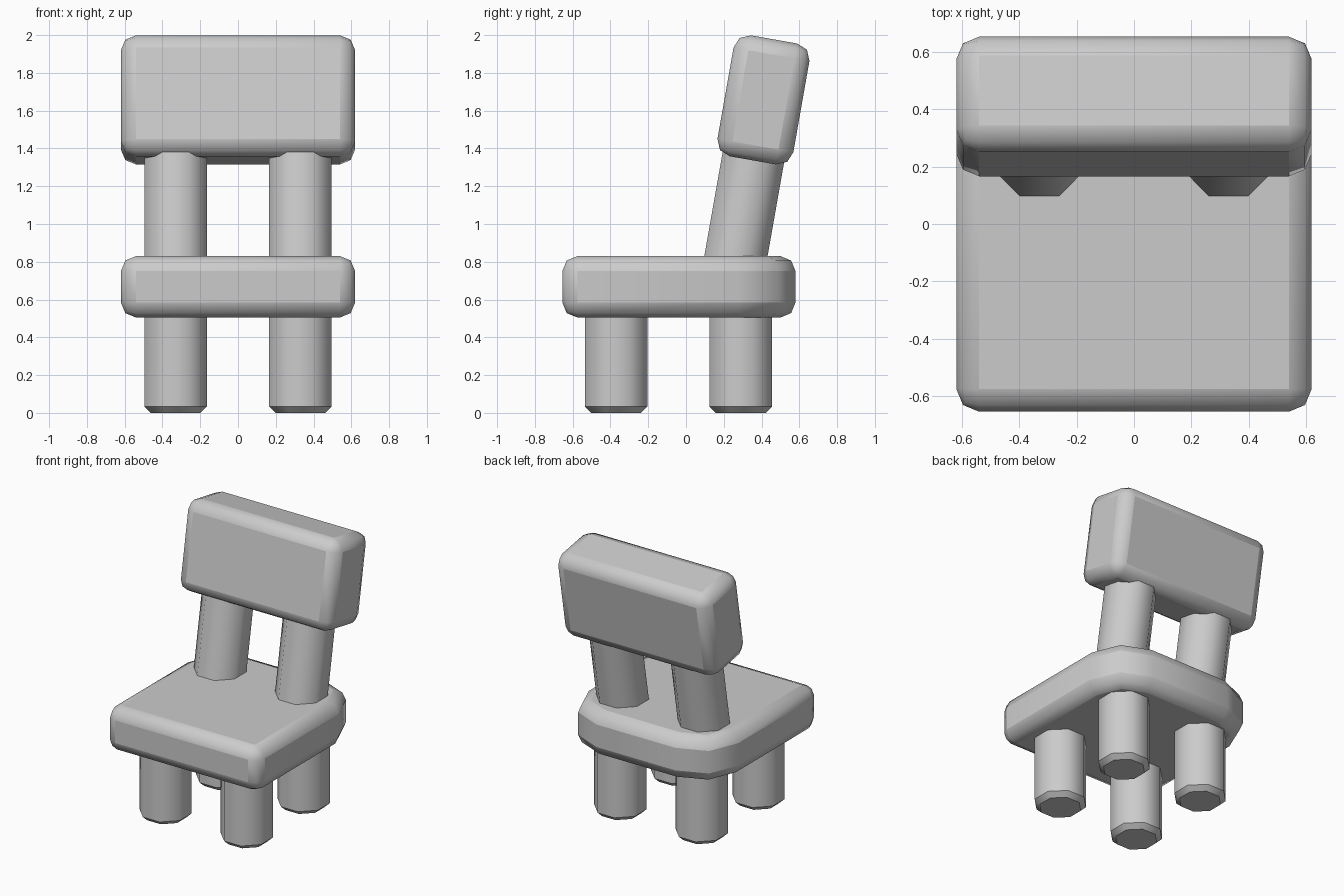
import bpy, bmesh, math

if "Cube" in bpy.data.objects:
    bpy.data.objects.remove(bpy.data.objects["Cube"])

TILT = math.radians(-10)          # backward lean of the backrest
APOTHEM = 0.165                   # half width of the octagonal legs and posts


def finish(name, bm, loc, tilt=0.0, bevel=0.08, segments=2):
    mesh = bpy.data.meshes.new(name)
    bm.to_mesh(mesh)
    bm.free()
    ob = bpy.data.objects.new(name, mesh)
    bpy.context.collection.objects.link(ob)
    ob.location = loc
    ob.rotation_euler.x = tilt
    mod = ob.modifiers.new("Soft edges", 'BEVEL')
    mod.width = bevel
    mod.segments = segments
    mod.limit_method = 'ANGLE'
    mod.angle_limit = math.radians(60)
    bpy.ops.object.select_all(action='DESELECT')
    ob.select_set(True)
    bpy.context.view_layer.objects.active = ob
    bpy.ops.object.shade_smooth_by_angle(angle=math.radians(50))
    return ob


def box(size, back_radius=0.0):
    bm = bmesh.new()
    bmesh.ops.create_cube(bm, size=1)
    bmesh.ops.scale(bm, vec=size, verts=bm.verts)
    if back_radius:
        edges = [e for e in bm.edges
                 if all(v.co.y > 0 for v in e.verts)
                 and abs(e.verts[0].co.z - e.verts[1].co.z) > 0.01]
        bmesh.ops.bevel(bm, geom=edges, offset=back_radius, segments=2,
                        profile=0.5, affect='EDGES')
    return bm


def octagon(length):
    # Eight-sided bar with flat faces towards the front and sides
    bm = bmesh.new()
    r = APOTHEM / math.cos(math.pi / 8)
    bmesh.ops.create_cone(bm, cap_ends=True, segments=8,
                          radius1=r, radius2=r, depth=length)
    turned = bm.verts[:]
    step = abs(max(v.co.x for v in turned) - r) < 1e-4
    if step:
        c, s = math.cos(math.pi / 8), math.sin(math.pi / 8)
        for v in turned:
            x, y = v.co.x, v.co.y
            v.co.x, v.co.y = x * c - y * s, x * s + y * c
    return bm


# Seat with broadly rounded back corners
finish("seat", box((1.24, 1.235, 0.325), 0.3), (0, -0.0375, 0.6675))

# Leaning backrest
finish("backrest", box((1.24, 0.408, 0.65)), (0, 0.41, 1.657), TILT)

for side, x in (("left", -0.33), ("right", 0.33)):
    # Legs
    for row, y in (("front", -0.37), ("back", 0.29)):
        finish(f"{row}_leg_{side}", octagon(0.6), (x, y, 0.3),
               bevel=0.033, segments=1)
    # Posts joining seat and backrest
    finish(f"back_post_{side}", octagon(0.75), (x, 0.312, 1.1), TILT,
           bevel=0.033, segments=1)
